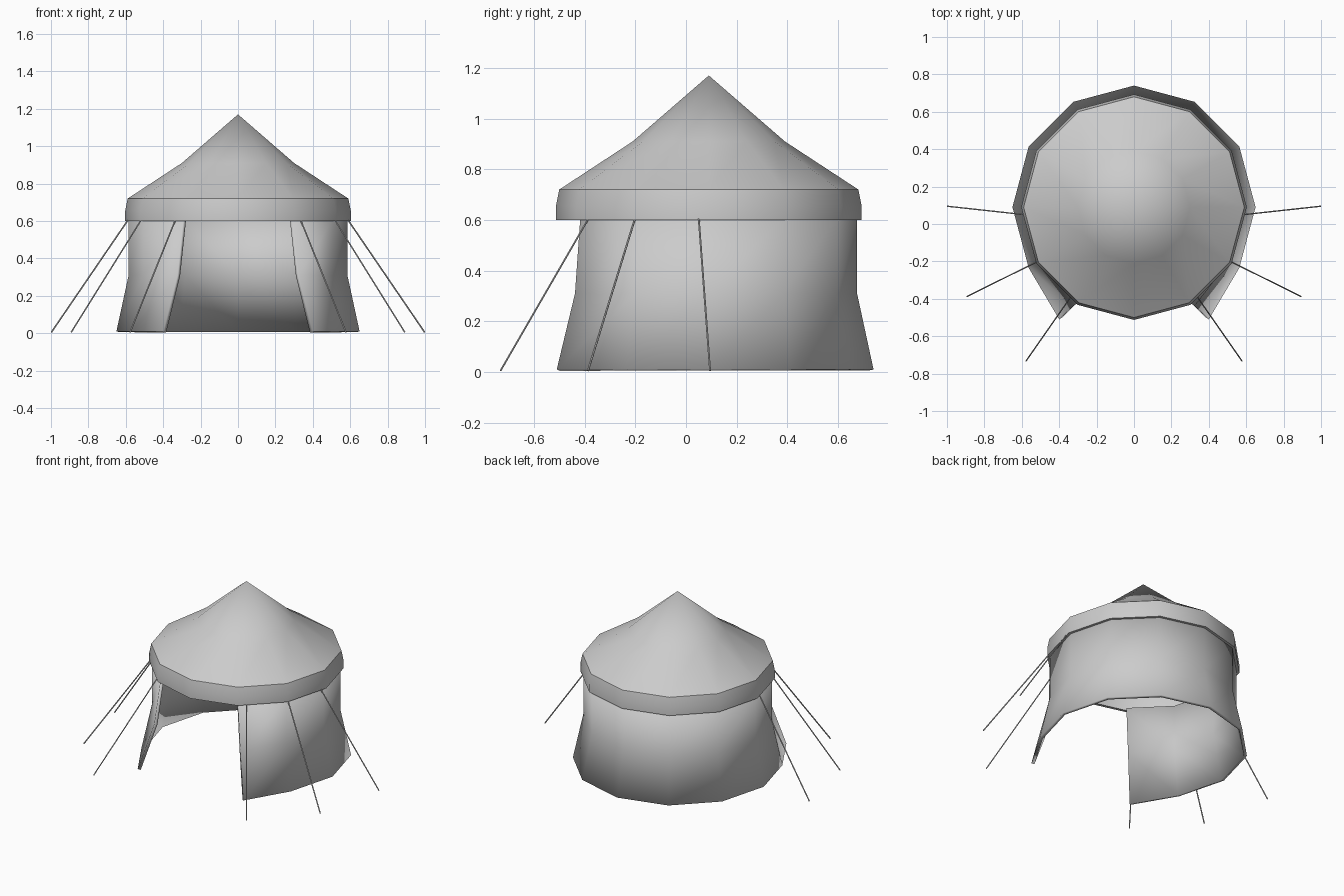
import bpy, math
from mathutils import Vector

if "Cube" in bpy.data.objects:
    bpy.data.objects.remove(bpy.data.objects["Cube"])

CY = 0.09      # tent axis is slightly behind the origin
N = 12         # sides


def make_object(name, verts, faces, smooth=40):
    mesh = bpy.data.meshes.new(name)
    mesh.from_pydata(verts, [], faces)
    mesh.update()
    ob = bpy.data.objects.new(name, mesh)
    bpy.context.collection.objects.link(ob)
    bpy.ops.object.select_all(action='DESELECT')
    bpy.context.view_layer.objects.active = ob
    ob.select_set(True)
    bpy.ops.object.shade_smooth_by_angle(angle=math.radians(smooth))
    return ob


def ring_point(r, z, k):
    a = 2 * math.pi * k / N
    return (r * math.cos(a), CY + r * math.sin(a), z)


# Roof: cone with a kink, short hanging skirt and a narrow lip under it
profile = [(0.583, 0.60), (0.603, 0.60), (0.603, 0.655), (0.59, 0.72), (0.30, 0.91)]
verts = [ring_point(r, z, k) for r, z in profile for k in range(N)]
faces = [(i * N + k, i * N + (k + 1) % N, (i + 1) * N + (k + 1) % N, (i + 1) * N + k)
         for i in range(len(profile) - 1) for k in range(N)]
apex = len(verts)
verts.append((0, CY, 1.17))
last = (len(profile) - 1) * N
faces += [(last + k, last + (k + 1) % N, apex) for k in range(N)]
make_object("tent_roof", verts, faces)

# Wall: flared cloth with an open doorway at the front, flaps pulled outward
rows = [(0.65, 0.01, (0.40, -0.51)), (0.585, 0.31, (0.325, -0.438)),
        (0.585, 0.61, (0.2925, -0.417))]
verts, faces = [], []
M = 11
for r, z, (fx, fy) in rows:
    row = [ring_point(r, z, k) for k in range(-2, 9)]
    row[0], row[-1] = (fx, fy, z), (-fx, fy, z)
    verts += row
for i in range(len(rows) - 1):
    for k in range(M - 1):
        a = i * M + k
        faces.append((a, a + 1, a + M + 1, a + M))
wall = make_object("tent_wall", verts, faces)
solid = wall.modifiers.new("thickness", 'SOLIDIFY')
solid.thickness = 0.02
solid.offset = -1

# Guy ropes: three on each side
ropes = [((0.585, 0.05, 0.61), (0.998, 0.095, 0.005)),
         ((0.515, -0.20, 0.61), (0.892, -0.387, 0.005)),
         ((0.335, -0.385, 0.605), (0.577, -0.732, 0.005))]
for side, sx in (("right", 1), ("left", -1)):
    for n, (top, foot) in enumerate(ropes, 1):
        a = Vector((top[0] * sx, top[1], top[2]))
        b = Vector((foot[0] * sx, foot[1], foot[2]))
        bpy.ops.mesh.primitive_cylinder_add(vertices=6, radius=0.004, depth=(a - b).length,
                                            location=(a + b) / 2)
        rope = bpy.context.object
        rope.name = f"guy_rope_{side}_{n}"
        rope.rotation_euler = (a - b).to_track_quat('Z', 'Y').to_euler()
